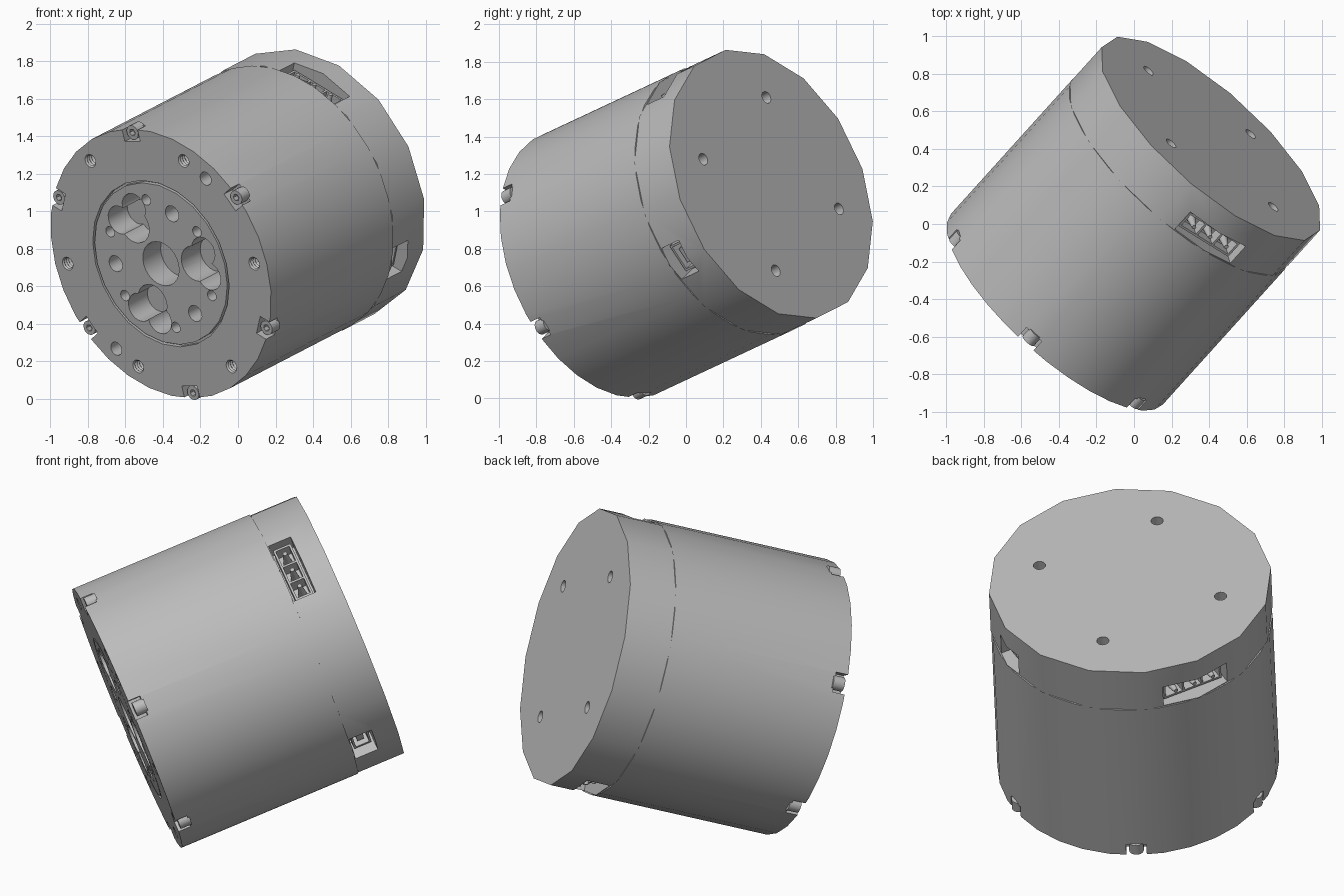
import bpy, bmesh, math
from mathutils import Matrix, Vector

if "Cube" in bpy.data.objects:
    bpy.data.objects.remove(bpy.data.objects["Cube"], do_unlink=True)

# Tilted frame: local z points out of the drive face, local y is upward
axis = Vector((0.633, 0.701, 0.328)).normalized()
side = axis.cross(Vector((0, 0, 1))).normalized()
rise = side.cross(axis)
frame = Matrix((side, rise, -axis)).transposed().to_4x4()
frame.translation = (-0.411, -0.454, 0.721)

R, SEAM, LENGTH = 0.76, 1.03, 1.297

grey = bpy.data.materials.new("machined grey")
grey.use_nodes = True
grey.diffuse_color = (0.5, 0.5, 0.5, 1)
grey.node_tree.nodes["Principled BSDF"].inputs["Base Color"].default_value = (0.5, 0.5, 0.5, 1)


def polar(angle, r, z=0):
    return Matrix.Rotation(math.radians(angle), 4, 'Z') @ Matrix.Translation((r, 0, z))


def drum(bm, r, top, bottom, at=Matrix(), sides=20, r2=None):
    """Cylinder along z between two heights."""
    bmesh.ops.create_cone(bm, cap_ends=True, segments=sides, radius1=r if r2 is None else r2,
                          radius2=r, depth=top - bottom,
                          matrix=at @ Matrix.Translation((0, 0, (top + bottom) / 2)))


def box(bm, size, at):
    bmesh.ops.create_cube(bm, size=1, matrix=at @ Matrix.Diagonal((*size, 1)))


def lathe(bm, profile, at, sides=16):
    """Closed solid turned about z, capped at both ends."""
    rings = [[bm.verts.new(at @ Vector((r * math.cos(math.tau * i / sides),
                                       r * math.sin(math.tau * i / sides), z)))
              for i in range(sides)] for r, z in profile]
    for a, b in zip(rings, rings[1:]):
        for i in range(sides):
            j = (i + 1) % sides
            bm.faces.new((a[i], a[j], b[j], b[i]))
    bm.faces.new(rings[0][::-1])
    bm.faces.new(rings[-1])


def finish(name, bm):
    bmesh.ops.recalc_face_normals(bm, faces=bm.faces)
    mesh = bpy.data.meshes.new(name)
    bm.to_mesh(mesh)
    bm.free()
    mesh.materials.append(grey)
    ob = bpy.data.objects.new(name, mesh)
    bpy.context.collection.objects.link(ob)
    ob.matrix_world = frame
    return ob


def select(ob):
    bpy.ops.object.select_all(action='DESELECT')
    ob.select_set(True)
    bpy.context.view_layer.objects.active = ob


def smooth(ob):
    select(ob)
    bpy.ops.object.shade_smooth_by_angle(angle=math.radians(30))


def carve(ob, bm):
    cutter = finish("cutter", bm)
    cutter.hide_render = True
    mod = ob.modifiers.new("carve", 'BOOLEAN')
    mod.object, mod.operation, mod.solver, mod.use_self = cutter, 'DIFFERENCE', 'EXACT', True
    select(ob)
    bpy.ops.object.modifier_apply(modifier=mod.name)
    bpy.data.objects.remove(cutter, do_unlink=True)


# Motor housing
bm = bmesh.new()
drum(bm, R, 0, -SEAM, sides=32)
housing = finish("housing", bm)

cut = bmesh.new()
drum(cut, 0.47, 0.1, -0.025, sides=24)                       # seat of the output disc
for k in range(6):
    box(cut, (0.2, 0.11, 0.2), polar(30 + 60 * k, 0.79, 0.03))   # rim notches
    thread = [(0.037, 0.05)]
    for t in range(8):                                       # threaded holes
        thread += [(0.037, -0.018 * t), (0.029, -0.018 * t - 0.009)]
    lathe(cut, thread, polar(60 * k, 0.67))
for angle in (46, 226):                                      # dowel holes
    drum(cut, 0.038, 0.1, -0.12, polar(angle, 0.667))
carve(housing, cut)

# Pocket floor beneath the output disc
cut = bmesh.new()
drum(cut, 0.43, 0.1, -0.2, sides=24)
carve(housing, cut)
smooth(housing)

# Output disc, separated from the housing by a thin groove
bm = bmesh.new()
drum(bm, 0.457, 0, -0.2, sides=24)
disc = finish("output_disc", bm)
cut = bmesh.new()
drum(cut, 0.125, 0.1, -0.15, sides=24)
for k in range(6):
    drum(cut, 0.03, 0.1, -0.12, polar(30 + 60 * k, 0.36))
for k in range(3):
    drum(cut, 0.046, 0.1, -0.12, polar(60 + 120 * k, 0.325))
carve(disc, cut)
for offset, reach, r in ((0, 0.25, 0.1), (0.07, 0.325, 0.08), (-0.07, 0.325, 0.08)):
    cut = bmesh.new()                                        # lobed pockets
    for k in range(3):
        drum(cut, r, 0.1, -0.16, polar(120 * k, reach) @ Matrix.Translation((0, offset, 0)))
    carve(disc, cut)
smooth(disc)

# Cap screws with hex sockets in the rim notches
for k in range(6):
    bm = bmesh.new()
    drum(bm, 0.04, -0.015, -0.08, polar(30 + 60 * k, 0.735))
    screw = finish(f"cap_screw_{k + 1}", bm)
    cut = bmesh.new()
    drum(cut, 0.02, 0.05, -0.045, polar(30 + 60 * k, 0.735), sides=6)
    carve(screw, cut)
    smooth(screw)

# Rear cover with mounting holes and connector windows
bm = bmesh.new()
drum(bm, R + 0.004, -SEAM, -LENGTH, Matrix.Rotation(math.radians(16), 4, 'Z'), sides=16)
cover = finish("rear_cover", bm)
windows = (("upper", 61, 0.39, 3), ("lower", 241, 0.39, 3), ("side", -29, 0.2, 1))
MID = -1.1
cut = bmesh.new()
for k in range(4):
    drum(cut, 0.033, -LENGTH + 0.12, -LENGTH - 0.1, polar(16 + 90 * k, 0.51))
for _, angle, width, _ in windows:
    box(cut, (0.3, width, 0.13), polar(angle, 0.77, MID))
carve(cover, cut)
smooth(cover)

# Connectors: thin shell, dividers and pins
for name, angle, width, cells in windows:
    bm = bmesh.new()
    at = polar(angle, 0.65, MID)
    inner = width - 0.05
    for s in (-1, 1):
        box(bm, (0.09, inner, 0.012), at @ Matrix.Translation((0, 0, s * 0.045)))
    for i in range(cells + 1):
        y = inner * (i / cells - 0.5)
        box(bm, (0.09, 0.012, 0.1), at @ Matrix.Translation((0, y, 0)))
    turn = Matrix.Rotation(math.radians(90), 4, 'Y')
    for i in range(cells):
        y = inner * ((i + 0.5) / cells - 0.5)
        if cells > 1:
            drum(bm, 0.012, 0.07, -0.03, at @ Matrix.Translation((0, y, 0)) @ turn, 12, 0.025)
        else:
            box(bm, (0.06, 0.09, 0.04), at @ Matrix.Translation((0, y, 0)))
    smooth(finish(f"{name}_connector", bm))
